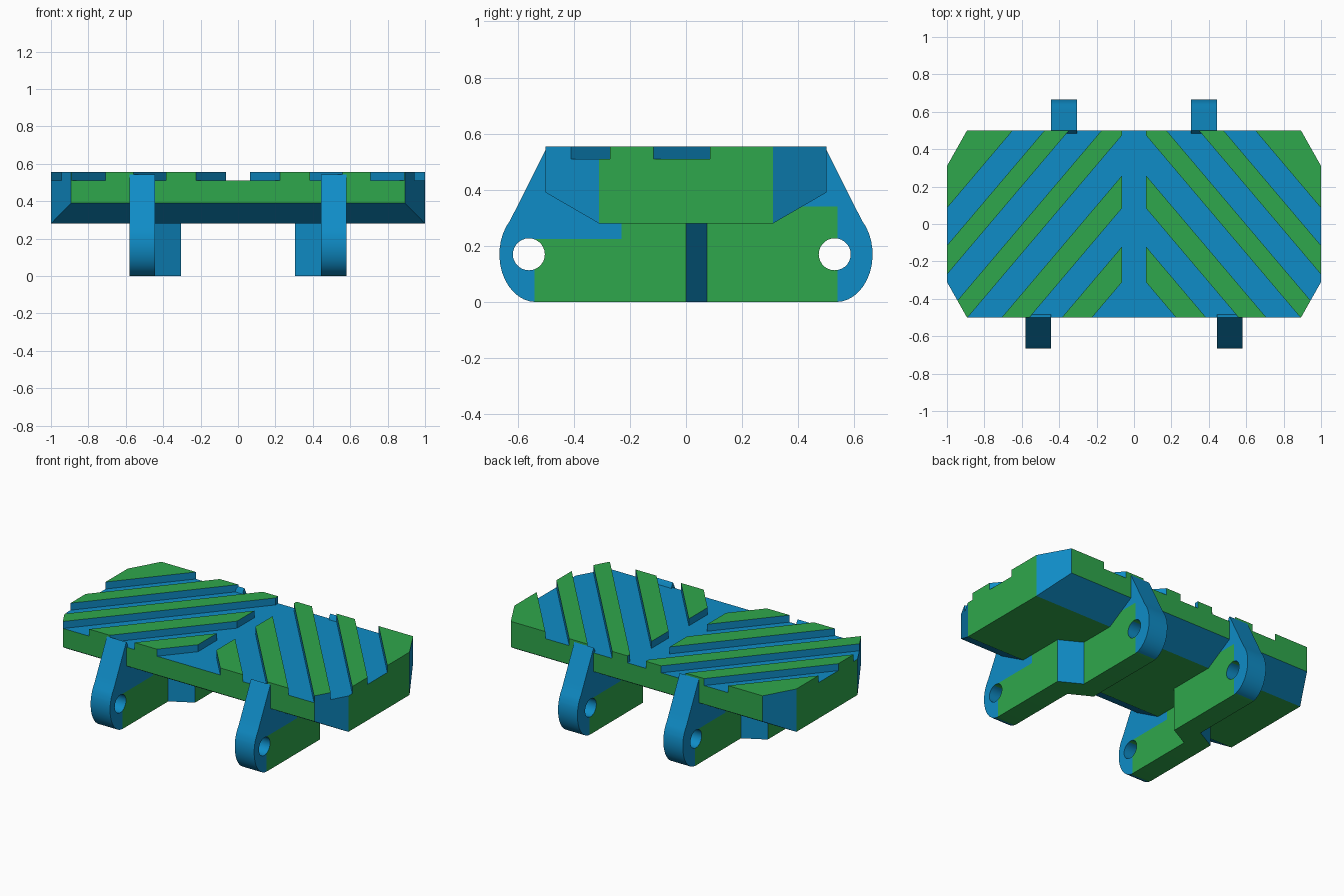
import bpy, bmesh, math
from mathutils import Vector

if "Cube" in bpy.data.objects:
    bpy.data.objects.remove(bpy.data.objects["Cube"])


def material(name, rgb):
    m = bpy.data.materials.new(name)
    m.diffuse_color = (*rgb, 1)
    m.use_nodes = True
    m.node_tree.nodes["Principled BSDF"].inputs["Base Color"].default_value = m.diffuse_color
    return m


BLUE, GREEN = 0, 1
MATS = [material("blue", (0.0048, 0.265, 0.57)), material("green", (0.028, 0.39, 0.072))]


def finish(name, bm, rule, smooth=False):
    """Colour the faces by a rule and turn the bmesh into an object."""
    bmesh.ops.recalc_face_normals(bm, faces=bm.faces[:])
    for f in bm.faces:
        f.material_index = rule(f.normal, f.calc_center_median())
    me = bpy.data.meshes.new(name)
    bm.to_mesh(me)
    bm.free()
    for m in MATS:
        me.materials.append(m)
    ob = bpy.data.objects.new(name, me)
    bpy.context.collection.objects.link(ob)
    if smooth:
        bpy.ops.object.select_all(action='DESELECT')
        ob.select_set(True)
        bpy.context.view_layer.objects.active = ob
        bpy.ops.object.shade_smooth_by_angle(angle=math.radians(28))
    return ob


def bisect(bm, co, no, clear=False):
    geom = bm.verts[:] + bm.edges[:] + bm.faces[:]
    r = bmesh.ops.bisect_plane(bm, geom=geom, dist=1e-5, plane_co=co, plane_no=no, clear_outer=clear)
    return [e for e in r['geom_cut'] if isinstance(e, bmesh.types.BMEdge)]


def clip(bm, co, no):
    """Cut a convex solid by a plane and cap it."""
    edges = [e for e in bisect(bm, co, no, True) if e.is_boundary]
    if edges:
        bmesh.ops.contextual_create(bm, geom=edges)


def prism(profile, x0, x1):
    """Extrude a (y, z) profile along x."""
    bm = bmesh.new()
    f = bm.faces.new([bm.verts.new((x0, y, z)) for y, z in profile])
    r = bmesh.ops.extrude_face_region(bm, geom=[f])
    for v in r['geom']:
        if isinstance(v, bmesh.types.BMVert):
            v.co.x = x1
    return bm


def clip_corners(bm):
    for sx in (-1, 1):
        for sy in (-1, 1):
            clip(bm, (sx, sy * 0.31, 0), (sx * 0.19, sy * 0.107, 0))


# Plate with chamfered corners and bevelled underside
DECK, TOP = 0.51, 0.555
plate = prism([(-0.5, DECK), (-0.5, 0.39), (-0.31, 0.28),
               (0.31, 0.28), (0.5, 0.39), (0.5, DECK)], -1, 1)
clip_corners(plate)
finish("plate", plate, lambda n, c: GREEN if n.z < -0.99 or abs(n.x) > 0.99 or abs(n.y) > 0.99 else BLUE)


# Diagonal tread ridges, mirrored on the two halves
def ridge_rule(n, c):
    rim = (abs(n.x) > 0.99 and abs(c.x) > 0.5) or abs(n.y) > 0.99
    return GREEN if n.z > 0.9 or rim else BLUE


BANDS = [(-0.235, -0.045), (0.16, 0.335), (0.55, 0.705), (0.91, 1.065), (1.265, 3)]
for side, s in (("left", -1), ("right", 1)):
    for i, (lo, hi) in enumerate(BANDS):
        bm = prism([(-0.5, DECK), (0.5, DECK), (0.5, TOP), (-0.5, TOP)], s * 0.065, s)
        clip_corners(bm)
        slant = Vector((s * 1.18, 1, 0))
        clip(bm, (0, lo, 0), -slant)
        clip(bm, (0, hi, 0), slant)
        bmesh.ops.recalc_face_normals(bm, faces=bm.faces[:])
        finish(f"{side}_ridge_{i + 1}", bm, ridge_rule)


# Lugs: an outer front half and an inner rear half joined by a slanted jog
OUT, INN, JOG, ROOT = 0.58, 0.4425, 0.075, 0.3


def lug_half(bm, place, hole_y):
    arc = [(-0.535 - 0.13 * math.sin(a), 0.17 - 0.17 * math.cos(a))
           for a in [math.radians(135) * k / 14 for k in range(15)]]
    tail = [(-0.5, 0.543), (-0.49, 0.53), (-0.47, 0.45)]
    hole = [(hole_y + 0.057 * math.cos(math.tau * k / 28), 0.17 + 0.057 * math.sin(math.tau * k / 28))
            for k in range(28)]
    rings = []
    for x, end in ((OUT, 0), (INN, -JOG)):
        outline = [(end, 0)] + arc + tail + [(end, ROOT)]
        pair, edges = [], []
        for pts in (outline, hole):
            vs = [bm.verts.new(place(x, y, z)) for y, z in pts]
            edges += [bm.edges.new((vs[k - 1], vs[k])) for k in range(len(vs))]
            pair.append(vs)
        bmesh.ops.triangle_fill(bm, edges=edges, use_beauty=True, normal=(1, 0, 0))
        rings.append(pair)
    for a, b, first in zip(rings[0], rings[1], (1, 0)):
        for k in range(first, len(a)):      # the joined end stays open
            bm.faces.new((a[k - 1], a[k], b[k], b[k - 1]))
    return [(r[0][0], r[0][-1]) for r in rings]


def lug_rule(n, c):
    if n.z < -0.99:
        return GREEN
    if abs(n.x) < 0.99 or abs(c.y) > 0.54 or c.z > 0.34:
        return BLUE
    return BLUE if n.x * c.y < 0 and c.z > 0.225 and abs(c.y) > 0.23 else GREEN


for side, s in (("left", -1), ("right", 1)):
    bm = bmesh.new()
    (fo, fi) = lug_half(bm, lambda x, y, z: (s * x, y, z), -0.56)
    (ri, ro) = lug_half(bm, lambda x, y, z: (s * (2 * INN - x), -y, z), -0.53)
    for a, b in ((fo, ro), (fi, ri)):
        bm.faces.new((a[0], b[0], b[1], a[1]))
    for k in (0, 1):
        bm.faces.new((fo[k], ro[k], ri[k], fi[k]))
    bmesh.ops.recalc_face_normals(bm, faces=bm.faces[:])
    # colour borders
    for y in (-0.54, -0.23, 0.23, 0.54):
        bisect(bm, (0, y, 0), (0, 1, 0))
    for z in (0.225, 0.34):
        bisect(bm, (0, 0, z), (0, 0, 1))
    finish(f"{side}_lug", bm, lug_rule, smooth=True)
